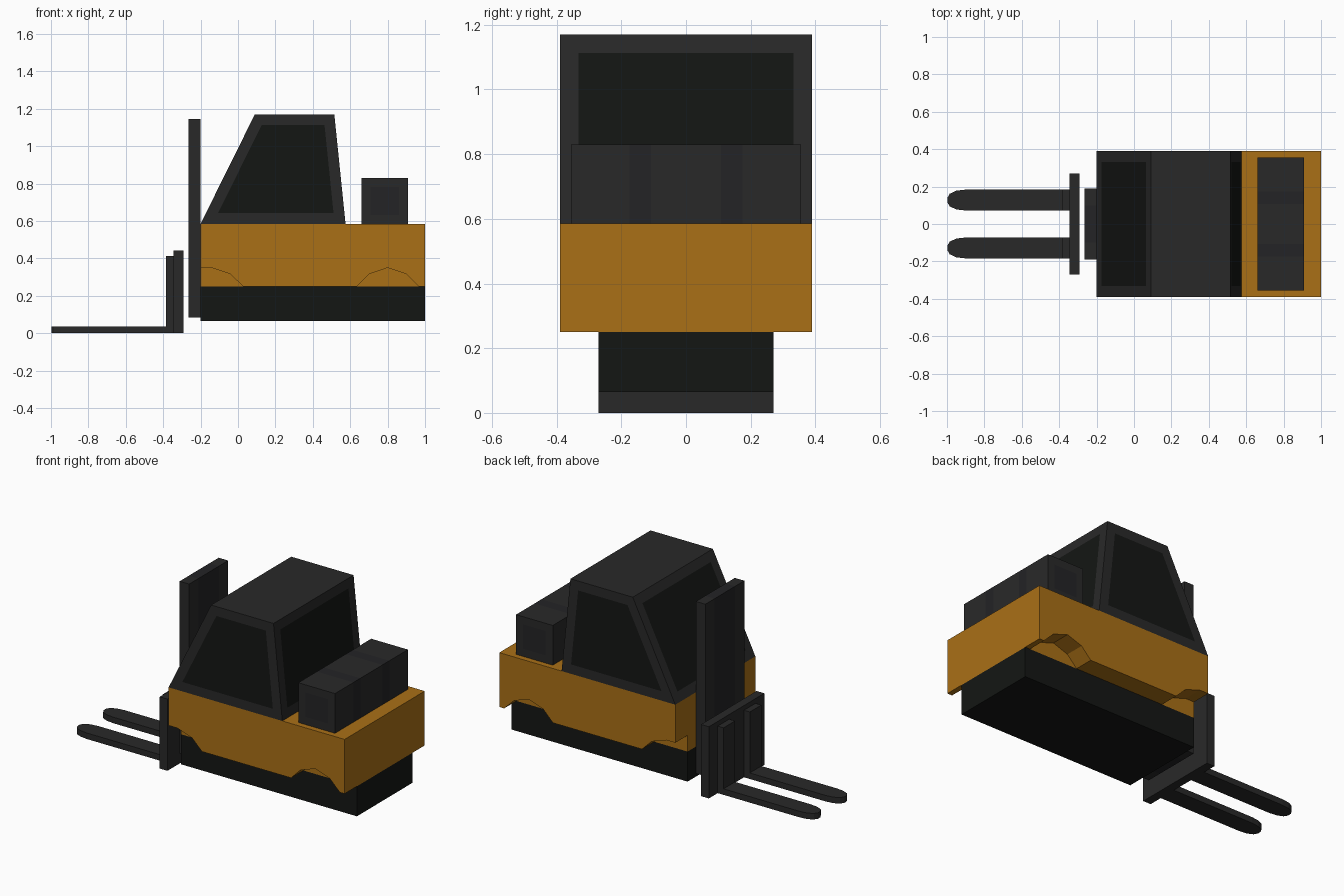
import bpy, bmesh
from mathutils import Vector

if "Cube" in bpy.data.objects:
    bpy.data.objects.remove(bpy.data.objects["Cube"])


def material(name, r, g, b):
    m = bpy.data.materials.new(name)
    m.diffuse_color = (r, g, b, 1)
    m.use_nodes = True
    m.node_tree.nodes["Principled BSDF"].inputs["Base Color"].default_value = m.diffuse_color
    return m


ORANGE = material("orange_paint", 0.40, 0.16, 0.008)
DARK = material("dark_grey", 0.022, 0.022, 0.022)
STRIPE = material("stripe_grey", 0.017, 0.017, 0.019)
BLACK = material("black", 0.007, 0.008, 0.007)


def add_prism(bm, pts, axis, lo, hi):
    """Extrude a 2D outline along 'y' (points are x,z) or 'z' (points are x,y)."""
    at = (lambda p, t: (p[0], t, p[1])) if axis == "y" else (lambda p, t: (p[0], p[1], t))
    a = [bm.verts.new(at(p, lo)) for p in pts]
    b = [bm.verts.new(at(p, hi)) for p in pts]
    bm.faces.new(a)
    bm.faces.new(b[::-1])
    for i in range(len(pts)):
        j = (i + 1) % len(pts)
        bm.faces.new((a[i], b[i], b[j], a[j]))


def add_box(bm, x, y, z):
    add_prism(bm, [(x[0], z[0]), (x[1], z[0]), (x[1], z[1]), (x[0], z[1])], "y", *y)


def slice_y(bm, cuts):
    for c in cuts:
        bmesh.ops.bisect_plane(bm, geom=bm.verts[:] + bm.edges[:] + bm.faces[:],
                               plane_co=(0, c, 0), plane_no=(0, 1, 0))


def finish(bm, name, *mats):
    bmesh.ops.recalc_face_normals(bm, faces=bm.faces[:])
    me = bpy.data.meshes.new(name)
    bm.to_mesh(me)
    bm.free()
    for m in mats:
        me.materials.append(m)
    ob = bpy.data.objects.new(name, me)
    bpy.context.collection.objects.link(ob)
    return ob


def box(name, x, y, z, mat):
    bm = bmesh.new()
    add_box(bm, x, y, z)
    return finish(bm, name, mat)


# Chassis and painted body
box("chassis", (-0.2, 1), (-0.27, 0.27), (0.065, 0.25), BLACK)
body = box("body", (-0.2, 1), (-0.39, 0.39), (0.25, 0.585), ORANGE)

# Wheel arch recesses on both sides
front_arch = [(-0.3, 0.2), (-0.3, 0.35), (-0.14, 0.35), (-0.04, 0.316), (0.027, 0.25), (0.027, 0.2)]
rear_arch = [(0.635, 0.2), (0.635, 0.25), (0.70, 0.316), (0.80, 0.35),
             (0.90, 0.316), (0.967, 0.25), (0.967, 0.2)]
bm = bmesh.new()
for outline in (front_arch, rear_arch):
    for lo, hi in ((0.27, 0.5), (-0.5, -0.27)):
        add_prism(bm, outline, "y", lo, hi)
cutter = finish(bm, "arch_cutter", ORANGE)
cutter.hide_render = True
cutter.hide_viewport = True
cutter.display_type = "WIRE"
mod = body.modifiers.new("arches", "BOOLEAN")
mod.operation = "DIFFERENCE"
mod.solver = "EXACT"
mod.object = cutter

# Cab with inset windows on all four sides
bm = bmesh.new()
add_prism(bm, [(-0.2, 0.585), (0.09, 1.17), (0.515, 1.17), (0.575, 0.585)], "y", -0.39, 0.39)
bmesh.ops.recalc_face_normals(bm, faces=bm.faces[:])
panes = [f for f in bm.faces if abs(f.normal.z) < 0.9]
bmesh.ops.inset_individual(bm, faces=panes, thickness=0.058, use_even_offset=True)
for f in panes:
    f.material_index = 1
finish(bm, "cab", DARK, BLACK)

# Rear engine box with two bands and end panels
bm = bmesh.new()
add_box(bm, (0.66, 0.91), (-0.355, 0.355), (0.585, 0.83))
bmesh.ops.recalc_face_normals(bm, faces=bm.faces[:])
ends = [f for f in bm.faces if abs(f.normal.y) > 0.9]
bmesh.ops.inset_individual(bm, faces=ends, thickness=0.048, use_even_offset=True)
for f in ends:
    f.material_index = 1
slice_y(bm, (-0.175, -0.108, 0.108, 0.175))
for f in bm.faces:
    if 0.108 < abs(f.calc_center_median().y) < 0.175:
        f.material_index = 1
finish(bm, "engine_box", DARK, STRIPE)

# Mast with darker centre strip
bm = bmesh.new()
add_box(bm, (-0.265, -0.2), (-0.19, 0.19), (0.085, 1.145))
slice_y(bm, (-0.1, 0.1))
for f in bm.faces:
    if abs(f.calc_center_median().y) < 0.09:
        f.material_index = 1
finish(bm, "mast", DARK, STRIPE)

# Fork carriage plate
box("carriage", (-0.345, -0.292), (-0.27, 0.27), (0, 0.442), DARK)

# Forks: rounded blades and uprights
half = [(-0.345, 0.056), (-0.90, 0.056), (-0.95, 0.05), (-0.985, 0.034), (-0.998, 0.012)]
for side, name in ((1, "left_fork"), (-1, "right_fork")):
    yc = side * 0.128
    outline = [(x, yc + w) for x, w in half] + [(x, yc - w) for x, w in reversed(half)]
    bm = bmesh.new()
    add_prism(bm, outline, "z", 0, 0.037)
    add_box(bm, (-0.385, -0.345), (yc - 0.056, yc + 0.056), (0.037, 0.413))
    finish(bm, name, DARK)
